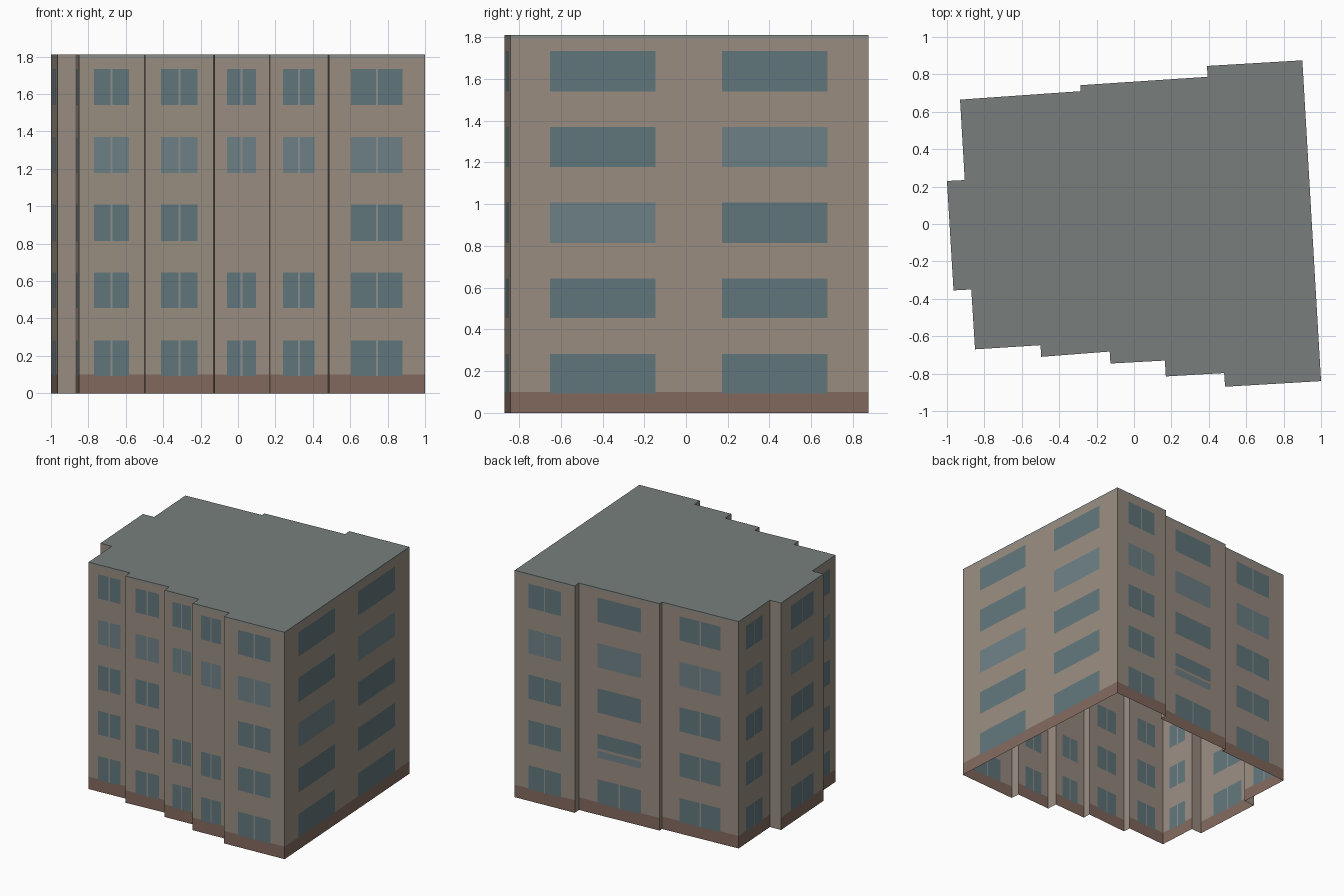
import bpy, bmesh
from mathutils import Vector

if "Cube" in bpy.data.objects:
    bpy.data.objects.remove(bpy.data.objects["Cube"])

H, PLINTH, COPING = 1.81, 0.10, 1.79
ROWS = [(0.093, 0.283), (0.455, 0.645), (0.815, 1.008), (1.177, 1.37), (1.54, 1.733)]

# part name -> linear colour
COLOURS = {
    "walls": (0.32, 0.268, 0.222),
    "plinth": (0.225, 0.143, 0.112),
    "coping": (0.27, 0.27, 0.25),
    "windows": (0.122, 0.186, 0.205),
    "light_windows": (0.155, 0.22, 0.24),
    "mullions": (0.27, 0.28, 0.27),
    "roof": (0.188, 0.212, 0.202),
}
parts = {name: bmesh.new() for name in COLOURS}

PAIR = [(0.23, 0.767, True)]      # one window with a mullion
WIDE = [(0.23, 0.767, False)]     # one undivided window
SIDE = [(0.11, 0.405, False), (0.59, 0.885, False)]
ALL = range(5)

# footprint corner, windows on the wall that starts there, storeys, lighter (column, row) cells
PLAN = [
    ((-0.85, -0.67), PAIR, ALL, [(0, 3)]),
    ((-0.50, -0.648), [], ALL, []),
    ((-0.496, -0.71), PAIR, ALL, [(0, 3)]),
    ((-0.13, -0.682), [], ALL, []),
    ((-0.126, -0.746), PAIR, (0, 1, 3, 4), [(0, 3)]),
    ((0.165, -0.73), [], ALL, []),
    ((0.17, -0.815), PAIR, (0, 1, 3, 4), [(0, 3)]),
    ((0.482, -0.797), [], ALL, []),
    ((0.487, -0.87), PAIR, ALL, [(0, 3)]),
    ((1.0, -0.84), SIDE, ALL, [(1, 3), (0, 2)]),
    ((0.90, 0.875), PAIR, ALL, [(0, 3)]),
    ((0.39, 0.845), [], ALL, []),
    ((0.394, 0.787), WIDE, ALL, [(0, 3)]),
    ((-0.287, 0.742), [], ALL, []),
    ((-0.285, 0.71), PAIR, ALL, [(0, 3)]),
    ((-0.93, 0.665), PAIR, ALL, [(0, 3)]),
    ((-0.905, 0.235), [], ALL, []),
    ((-1.0, 0.23), PAIR, ALL, [(0, 3)]),
    ((-0.965, -0.355), [], ALL, []),
    ((-0.87, -0.35), PAIR, ALL, [(0, 3)]),
]


def panel(part, a, b, u0, u1, z0, z1):
    """Flat rectangle on the wall a-b, u running 0..1 along it."""
    p, q = a.lerp(b, u0), a.lerp(b, u1)
    bm = parts[part]
    bm.faces.new([bm.verts.new(c) for c in
                  ((p.x, p.y, z0), (q.x, q.y, z0), (q.x, q.y, z1), (p.x, p.y, z1))])


def facade(a, b, columns, storeys, lighter):
    """Split a wall into a grid and hand each cell to the part it shows."""
    if not columns:
        panel("walls", a, b, 0, 1, 0, H)
        return
    half = 0.005 / (b - a).length
    balcony = columns is WIDE
    us, zs = {0, 1}, {0, PLINTH, COPING, H}
    for u0, u1, split in columns:
        m = (u0 + u1) / 2
        us |= {u0, u1, m - half, m + half}
    for r in storeys:
        zs |= set(ROWS[r])
    if balcony:
        zs |= {0.51, 0.53}
    us, zs = sorted(us), sorted(zs)

    def kind(u, z):
        for c, (u0, u1, split) in enumerate(columns):
            for r in storeys:
                if u0 < u < u1 and ROWS[r][0] < z < ROWS[r][1]:
                    if balcony and r == 1 and z < 0.53:
                        return "walls" if z > 0.51 else "light_windows"
                    if (split or (balcony and r == 0)) and abs(u - (u0 + u1) / 2) < half:
                        return "mullions"
                    return "light_windows" if (c, r) in lighter else "windows"
        return "plinth" if z < PLINTH else "coping" if z > COPING else "walls"

    for u0, u1 in zip(us, us[1:]):
        for z0, z1 in zip(zs, zs[1:]):
            panel(kind((u0 + u1) / 2, (z0 + z1) / 2), a, b, u0, u1, z0, z1)


# walls around the stepped footprint
corners = [Vector(p[0]) for p in PLAN]
for i, (_, columns, storeys, lighter) in enumerate(PLAN):
    facade(corners[i], corners[(i + 1) % len(PLAN)], columns, storeys, lighter)

# flat roof; the underside stays open
bm = parts["roof"]
bm.faces.new([bm.verts.new((c.x, c.y, H)) for c in corners])

# turn every part into a coloured object
for name, bm in parts.items():
    bmesh.ops.remove_doubles(bm, verts=bm.verts, dist=0.0001)
    mesh = bpy.data.meshes.new(name)
    bm.to_mesh(mesh)
    bm.free()
    mat = bpy.data.materials.new(name + "_colour")
    mat.diffuse_color = (*COLOURS[name], 1)
    mat.use_nodes = True
    mat.node_tree.nodes["Principled BSDF"].inputs["Base Color"].default_value = mat.diffuse_color
    mesh.materials.append(mat)
    bpy.context.collection.objects.link(bpy.data.objects.new(name, mesh))
